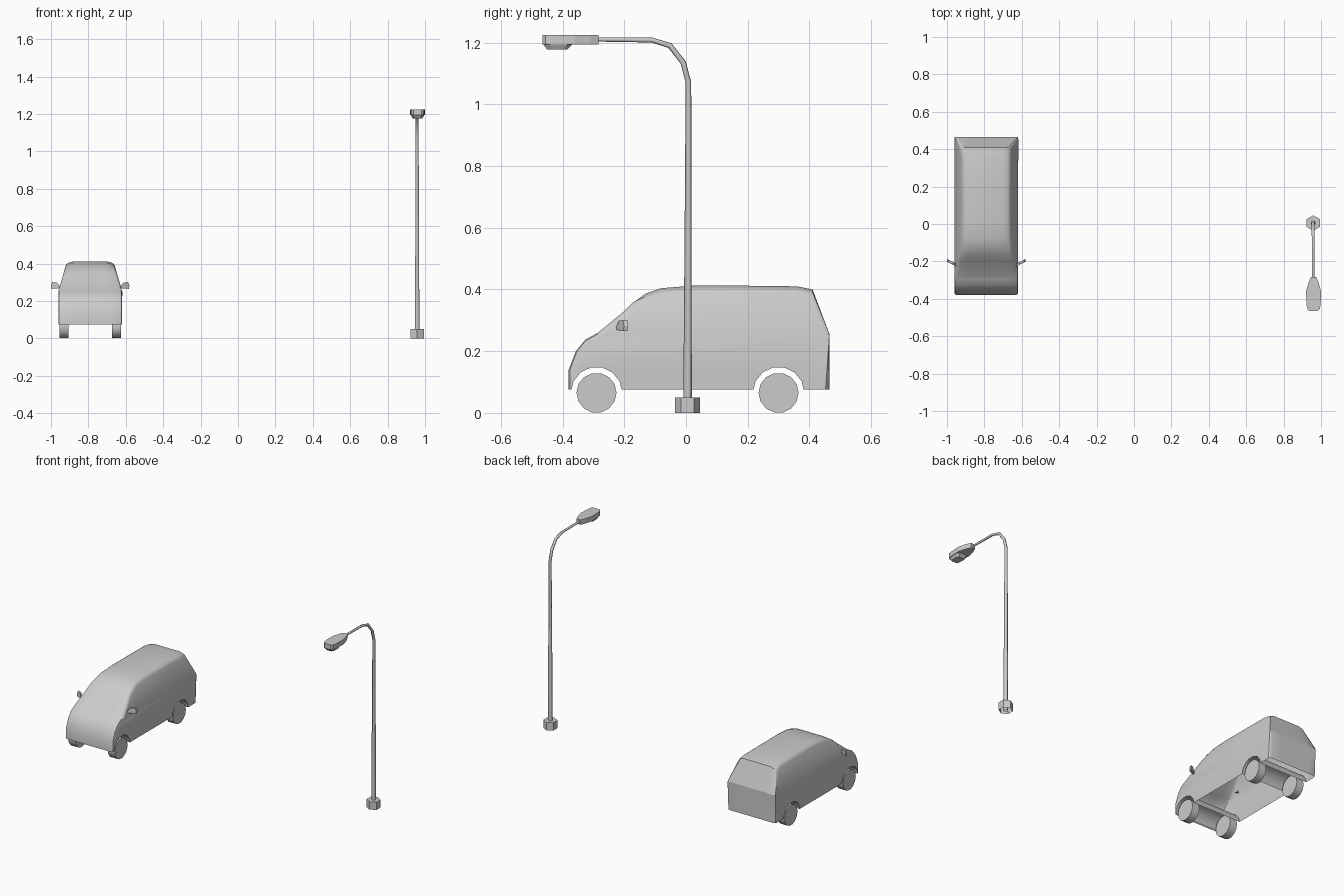
import bpy, bmesh, math
from mathutils import Vector, Matrix

if "Cube" in bpy.data.objects:
    bpy.data.objects.remove(bpy.data.objects["Cube"])

VAN_X, LAMP_X, POLE_Y = -0.79, 0.96, 0.005


def finish(name, bm, smooth=None):
    bmesh.ops.recalc_face_normals(bm, faces=bm.faces)
    me = bpy.data.meshes.new(name)
    bm.to_mesh(me)
    bm.free()
    ob = bpy.data.objects.new(name, me)
    bpy.context.collection.objects.link(ob)
    bpy.ops.object.select_all(action='DESELECT')
    ob.select_set(True)
    bpy.context.view_layer.objects.active = ob
    if smooth:
        bpy.ops.object.shade_smooth_by_angle(angle=math.radians(smooth))
    return ob


def loft(name, rings, start=True, end=True, smooth=None):
    """Bridge equal-length rings of points, with optional end caps."""
    bm = bmesh.new()
    vs = [[bm.verts.new(p) for p in r] for r in rings]
    n = len(vs[0])
    for a, b in zip(vs, vs[1:]):
        for i in range(n):
            j = (i + 1) % n
            bm.faces.new((a[i], a[j], b[j], b[i]))
    if start:
        bm.faces.new(vs[0])
    if end:
        bm.faces.new(vs[-1])
    return finish(name, bm, smooth)


def axle_cylinder(name, x, y, z, r, depth, sides, smooth=None):
    bm = bmesh.new()
    m = Matrix.Translation((x, y, z)) @ Matrix.Rotation(math.pi / 2, 4, 'Y')
    bmesh.ops.create_cone(bm, cap_ends=True, segments=sides, radius1=r,
                          radius2=r, depth=depth, matrix=m)
    return finish(name, bm, smooth)


# Van body: extruded side profile, crowned roof, tapered upper sides
profile = [(-0.38, 0.075), (-0.38, 0.14), (-0.357, 0.20), (-0.327, 0.237),
           (-0.285, 0.26), (-0.20, 0.33), (-0.17, 0.358), (-0.13, 0.387),
           (-0.08, 0.404), (0.02, 0.412), (0.2, 0.412), (0.36, 0.41),
           (0.41, 0.40), (0.465, 0.255), (0.465, 0.075)]
bm = bmesh.new()
base = bm.faces.new([bm.verts.new((-0.17, y, z)) for y, z in profile])
ext = bmesh.ops.extrude_face_region(bm, geom=[base], use_keep_orig=True)
bmesh.ops.translate(bm, vec=(0.34, 0, 0),
                    verts=[v for v in ext['geom'] if isinstance(v, bmesh.types.BMVert)])
for co, no in [((0, 0, 0.255), (0, 0, 1)), ((-0.09, 0, 0), (1, 0, 0)),
               ((0.09, 0, 0), (1, 0, 0))]:
    bmesh.ops.bisect_plane(bm, geom=bm.verts[:] + bm.edges[:] + bm.faces[:],
                           plane_co=co, plane_no=no)
for v in bm.verts:
    if abs(v.co.x) > 0.15:
        if v.co.z > 0.38:
            v.co.z -= 0.010
        v.co.x = math.copysign(0.17 - 0.29 * max(0, v.co.z - 0.255), v.co.x)
bmesh.ops.recalc_face_normals(bm, faces=bm.faces)
bm.normal_update()


def is_side(f):
    return abs(f.normal.x) > 0.7


rim = [e for e in bm.edges if len(e.link_faces) == 2
       and is_side(e.link_faces[0]) != is_side(e.link_faces[1])
       and min(f.normal.z for f in e.link_faces) > -0.5]
bmesh.ops.bevel(bm, geom=rim, offset=0.013, segments=2, profile=0.5, affect='EDGES')
bmesh.ops.translate(bm, verts=bm.verts, vec=(VAN_X, 0, 0))
body = finish("van_body", bm)

# Wheel arches cut right across, underside left open
for y in (-0.29, 0.30):
    cutter = axle_cylinder("arch_cutter", VAN_X, y, 0.066, 0.083, 0.6, 14)
    cutter.hide_render = True
    bpy.ops.object.select_all(action='DESELECT')
    bpy.context.view_layer.objects.active = body
    body.select_set(True)
    mod = body.modifiers.new("arch", 'BOOLEAN')
    mod.operation, mod.solver, mod.object = 'DIFFERENCE', 'EXACT', cutter
    bpy.ops.object.modifier_apply(modifier=mod.name)
    bpy.data.objects.remove(cutter)
bm = bmesh.new()
bm.from_mesh(body.data)
floor = [f for f in bm.faces if all(v.co.z < 0.0755 for v in f.verts)]
bmesh.ops.delete(bm, geom=floor, context='FACES')
bm.to_mesh(body.data)
bm.free()
bpy.context.view_layer.objects.active = body
body.select_set(True)
bpy.ops.object.shade_smooth_by_angle(angle=math.radians(40))

# Wheels and wing mirrors on both sides
for side, s in (("left", -1), ("right", 1)):
    for end, y in (("front", -0.29), ("rear", 0.30)):
        axle_cylinder(f"{end}_{side}_wheel", VAN_X + s * 0.14, y, 0.065,
                      0.065, 0.05, 14, 40)
    outline = [(0.155, -0.222, 0.270), (0.207, -0.195, 0.265), (0.21, -0.193, 0.282),
               (0.203, -0.196, 0.301), (0.178, -0.209, 0.299), (0.165, -0.217, 0.282)]
    loft(f"{side}_mirror",
         [[(VAN_X + s * x, y + d, z) for x, y, z in outline] for d in (-0.008, 0.006)])


# Lamp base: hexagonal collar, open underneath
def hexagon(r, z):
    return [(LAMP_X - 0.002 + r * math.sin(i * math.pi / 3),
             POLE_Y + r * math.cos(i * math.pi / 3), z) for i in range(6)]


loft("lamp_base", [hexagon(0.041, 0), hexagon(0.041, 0.05)], start=False)

# Tapered pole bending into the arm
path = [(POLE_Y, 0.0, 0.014), (POLE_Y + 0.003, 1.07, 0.009), (-0.009, 1.135, 0.009),
        (-0.052, 1.19, 0.009), (-0.11, 1.208, 0.008), (-0.29, 1.210, 0.007)]
rings = []
for k, (y, z, r) in enumerate(path):
    a, b = path[max(k - 1, 0)], path[min(k + 1, len(path) - 1)]
    into = Vector((0, y - a[0], z - a[1])).normalized()
    out = Vector((0, b[0] - y, b[1] - z)).normalized()
    t = (into + out).normalized()
    n = Vector((0, t.z, -t.y))
    rings.append([Vector((LAMP_X - 0.002, y, z)) + n * (r * math.cos(i * math.pi / 3))
                  + Vector((r * math.sin(i * math.pi / 3), 0, 0)) for i in range(6)])
loft("lamp_pole", rings, start=False, smooth=65)


# Lamp head slab and tapered lens
def plan(half, z):
    pts = half + [(-x, y) for x, y in reversed(half)]
    return [(LAMP_X + x, y, z) for x, y in pts]


head = [(0.014, -0.283), (0.026, -0.31), (0.04, -0.36), (0.038, -0.43),
        (0.033, -0.455), (0.022, -0.465)]
loft("lamp_head", [plan(head, 1.194), plan(head, 1.225)])
lens_top = [(0.026, -0.367), (0.036, -0.385), (0.035, -0.44), (0.024, -0.463)]
lens_low = [(0.018, -0.385), (0.026, -0.395), (0.025, -0.435), (0.017, -0.45)]
loft("lamp_lens", [plan(lens_low, 1.177), plan(lens_top, 1.195)])
